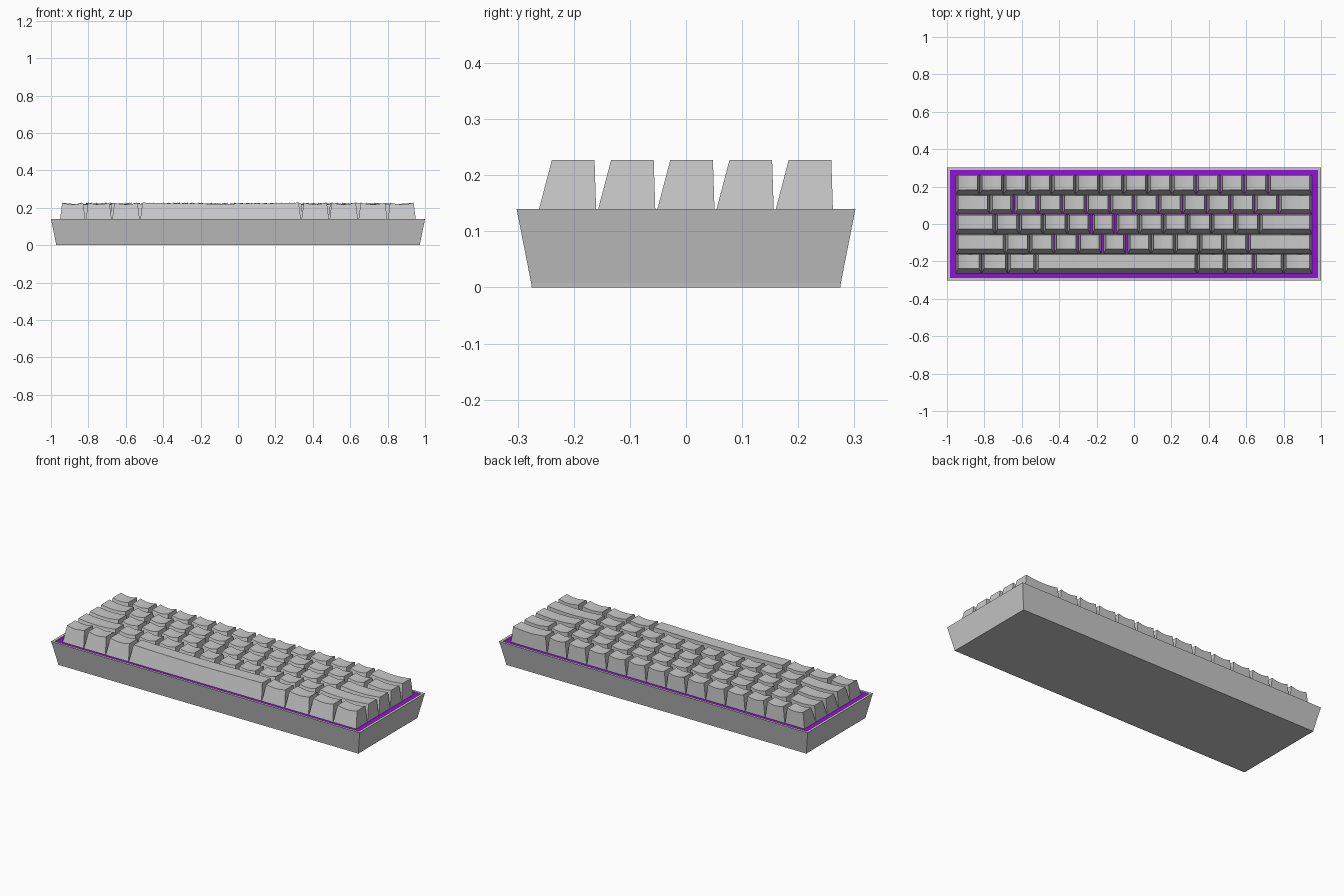
import bpy, bmesh

if "Cube" in bpy.data.objects:
    bpy.data.objects.remove(bpy.data.objects["Cube"])


def material(name, rgb):
    m = bpy.data.materials.new(name)
    m.diffuse_color = (*rgb, 1)
    m.use_nodes = True
    m.node_tree.nodes["Principled BSDF"].inputs["Base Color"].default_value = m.diffuse_color
    return m


GREY = material("grey plastic", (0.58, 0.58, 0.58))
PURPLE = material("purple plate", (0.28, 0.006, 0.68))


def finish(bm, name, mat):
    bmesh.ops.recalc_face_normals(bm, faces=bm.faces)
    me = bpy.data.meshes.new(name)
    bm.to_mesh(me)
    bm.free()
    me.materials.append(mat)
    ob = bpy.data.objects.new(name, me)
    bpy.context.collection.objects.link(ob)
    return ob


def stacked_rects(name, levels, mat):
    """Skin through centred rectangles (half x, half y, z), capped at both ends."""
    bm = bmesh.new()
    rings = [[bm.verts.new((sx * x, sy * y, z))
              for sx, sy in ((-1, -1), (1, -1), (1, 1), (-1, 1))]
             for x, y, z in levels]
    for a, b in zip(rings, rings[1:]):
        for i in range(4):
            j = (i + 1) % 4
            bm.faces.new((a[i], a[j], b[j], b[i]))
    bm.faces.new(rings[0])
    bm.faces.new(rings[-1])
    return finish(bm, name, mat)


# Flared tray case with a shallow recess
stacked_rects("case", [(0.972, 0.275, 0), (0.973, 0.276, 0.008), (1.0, 0.302, 0.14),
                       (0.985, 0.288, 0.14), (0.985, 0.288, 0.12)], GREY)

# Coloured plate under the keys
stacked_rects("switch_plate", [(0.985, 0.288, 0.121), (0.985, 0.288, 0.134)], PURPLE)

BASE, TOP, PITCH = 0.132, 0.227, 0.1055


def add_key(bm, x0, x1, y0, y1, dish):
    """Tapered keycap, steep front, top scooped across its width."""
    n, inset = 8, 0.012
    b = [bm.verts.new((x, y, BASE)) for x, y in ((x0, y0), (x1, y0), (x1, y1), (x0, y1))]
    front, back = [], []
    for i in range(n + 1):
        t = i / n
        x = x0 + inset + t * (x1 - x0 - 2 * inset)
        z = TOP - dish * (1 - (2 * t - 1) ** 2)
        front.append(bm.verts.new((x, y0 + 0.025, z)))
        back.append(bm.verts.new((x, y1 - 0.003, z)))
    for i in range(n):
        bm.faces.new((front[i], front[i + 1], back[i + 1], back[i]))
    bm.faces.new([b[0], b[1]] + front[::-1])
    bm.faces.new([b[2], b[3]] + back)
    bm.faces.new((b[3], b[0], front[0], back[0]))
    bm.faces.new((b[1], b[2], back[-1], front[-1]))
    bm.faces.new(b[::-1])


def run(start, end, count):
    """Key borders: outer edges plus evenly spaced single keys between."""
    return [start + (end - start) * i / count for i in range(count + 1)]


L, R = -0.953, 0.952
rows = [
    ("bottom_row_keys", [L, -0.815, -0.674, -0.524, 0.338, 0.488, 0.643, 0.80, R]),
    ("shift_row_keys", [L] + run(-0.687, 0.61, 10) + [R]),
    ("home_row_keys", [L] + run(-0.743, 0.673, 11) + [R]),
    ("upper_row_keys", [L] + run(-0.77, 0.775, 12) + [R]),
    ("number_row_keys", run(L, 0.717, 13) + [R]),
]
# Borders where the gap is wide enough to show the plate
wide = {(1, 5), (1, 6), (2, 5), (2, 6), (3, 2)}

for r, (name, xs) in enumerate(rows):
    bm = bmesh.new()
    y0 = -0.264 + PITCH * r
    for k in range(len(xs) - 1):
        g0 = 0.006 if (r, k) in wide else 0.001
        g1 = 0.006 if (r, k + 1) in wide else 0.001
        w = xs[k + 1] - xs[k]
        add_key(bm, xs[k] + g0, xs[k + 1] - g1, y0, y0 + 0.104,
                0.006 if w > 0.5 else 0.009)
    finish(bm, name, GREY)
